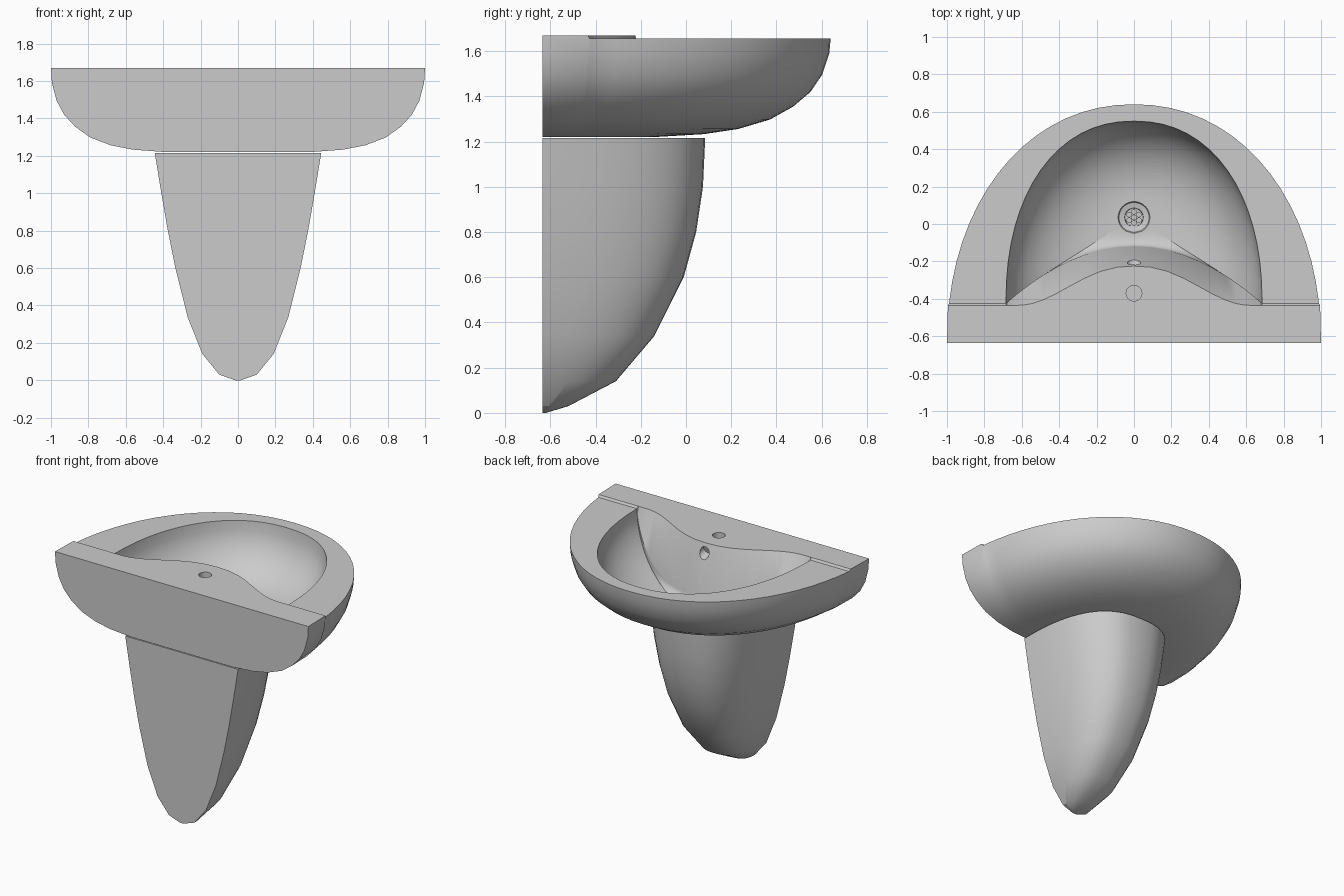
import bpy, bmesh, math
from mathutils import Vector

if "Cube" in bpy.data.objects:
    bpy.data.objects.remove(bpy.data.objects["Cube"])


def finish(bm, name):
    bmesh.ops.recalc_face_normals(bm, faces=bm.faces)
    me = bpy.data.meshes.new(name)
    bm.to_mesh(me)
    bm.free()
    ob = bpy.data.objects.new(name, me)
    bpy.context.collection.objects.link(ob)
    return ob


def activate(ob):
    bpy.ops.object.select_all(action='DESELECT')
    ob.select_set(True)
    bpy.context.view_layer.objects.active = ob


def smooth(ob, deg=30):
    activate(ob)
    bpy.ops.object.shade_smooth_by_angle(angle=math.radians(deg))


def arch(a, y0, b, p, n, t0=0.0):
    """Half superellipse from +x round to -x, opening towards -y."""
    pts = []
    for i in range(n + 1):
        t = t0 + (math.pi - 2 * t0) * i / n
        c, s = math.cos(t), max(0.0, math.sin(t))
        x = math.copysign(abs(c) ** (2 / p), c) * a
        pts.append((x, y0 + b * s ** (2 / p)))
    return pts


def bridge(bm, r0, r1, closed=True):
    n = len(r0)
    for i in range(n if closed else n - 1):
        j = (i + 1) % n
        bm.faces.new((r0[i], r0[j], r1[j], r1[i]))


def ring(bm, pts):
    return [bm.verts.new(p) for p in pts]


BACK, RIM, LEDGE = -0.635, 1.655, 1.67
N, M = 32, 24
DRAIN = Vector((0, 0.035))

# basin: outer shell
bm = bmesh.new()
t0 = math.asin(0.165 ** 1.05)
plan = arch(1.0, BACK, 1.275, 2.1, N, t0)
front = [(x, y, RIM) for x, y in plan]
loop = [(1, BACK, LEDGE), (0.995, -0.435, LEDGE)] + front + [(-0.995, -0.435, LEDGE), (-1, BACK, LEDGE)]
top = ring(bm, loop)
prev = top
for s, z in [(0.995, 1.59), (0.97, 1.495), (0.93, 1.42), (0.87, 1.355), (0.79, 1.298),
             (0.68, 1.256), (0.56, 1.233), (0.4, 1.221)]:
    cur = ring(bm, [(x * s, BACK + (y - BACK) * s, z) for x, y, _ in loop])
    bridge(bm, prev, cur)
    prev = cur
bm.faces.new(prev)

# basin: flat rim
outer = top[2:-2]
inner = ring(bm, [(x, y, RIM) for x, y in arch(0.685, -0.425, 0.975, 2.2, N)])
bridge(bm, outer, inner, False)

# basin: raised ledge with curved front edge, and sloping back wall below it
edge, crease = [], []
for k in range(M + 1):
    a = math.cos(math.pi * k / M)
    x = 0.685 * a
    u = min(1, abs(x) / 0.62) ** 1.15
    edge.append(bm.verts.new((x, -0.435 + 0.105 * (1 + math.cos(math.pi * u)), LEDGE)))
    if 0 < k < M:
        z = RIM - 0.325 * (1 - a * a) ** 0.55
        crease.append(bm.verts.new((x, -0.12 - 0.305 * a * a, z)))
crease = [inner[0]] + crease + [inner[-1]]
bridge(bm, edge, crease, False)
bm.faces.new([top[0], top[1]] + edge + [top[-2], top[-1]])
bm.faces.new((outer[0], inner[0], edge[0], top[1]))
bm.faces.new((outer[-1], inner[-1], edge[-1], top[-2]))

# basin: bowl floor lofted down to the drain
border = inner + crease[-2:0:-1]
ZD = 1.285


def drain_ring(r, z):
    out = []
    for v in border:
        d = (v.co.xy - DRAIN).normalized() * r + DRAIN
        out.append((d.x, d.y, z))
    return out


base = [v.co.copy() for v in border]
target = [Vector(p) for p in drain_ring(0.085, ZD)]
prev = border
for r in (0.985, 0.95, 0.89, 0.81, 0.7, 0.57, 0.42, 0.25, 0.1, 0.0):
    g = 1 - (1 - r ** 2.2) ** 0.5
    pts = []
    for b, t in zip(base, target):
        p = t.lerp(b, r)
        p.z = ZD + (b.z - ZD) * g
        pts.append(p)
    cur = ring(bm, pts)
    bridge(bm, prev, cur)
    prev = cur
for r, z in ((0.08, ZD - 0.008), (0.05, ZD - 0.014), (0.048, ZD - 0.04)):
    cur = ring(bm, drain_ring(r, z))
    bridge(bm, prev, cur)
    prev = cur
bm.faces.new(prev)
basin = finish(bm, "basin")


# tap hole, overflow hole
def cut(ob, loc, rx, radius, depth):
    bpy.ops.mesh.primitive_cylinder_add(vertices=24, radius=radius, depth=depth,
                                        location=loc, rotation=(rx, 0, 0))
    tool = bpy.context.object
    tool.hide_render = True
    activate(ob)
    m = ob.modifiers.new("hole", 'BOOLEAN')
    m.operation, m.solver, m.object = 'DIFFERENCE', 'EXACT', tool
    bpy.ops.object.modifier_apply(modifier=m.name)
    bpy.data.objects.remove(tool)


cut(basin, (0, -0.37, LEDGE), 0, 0.042, 0.16)
cut(basin, (0, -0.205, 1.605), math.radians(73), 0.036, 0.09)
smooth(basin)

# drain grate: disc with seven holes
bpy.ops.mesh.primitive_cylinder_add(vertices=32, radius=0.0485, depth=0.008,
                                    location=(DRAIN.x, DRAIN.y, ZD - 0.02))
grate = bpy.context.object
grate.name = "drain_grate"
for i in range(7):
    r = 0.03 if i else 0
    a = i * math.pi / 3
    cut(grate, (DRAIN.x + r * math.sin(a), DRAIN.y + r * math.cos(a), ZD - 0.02), 0, 0.012, 0.05)
smooth(grate)

# half pedestal tapering to the wall
bm = bmesh.new()
prev = None
for z, w, y in [(0, 0.015, -0.62), (0.03, 0.1, -0.52), (0.14, 0.19, -0.31), (0.34, 0.27, -0.14),
                (0.6, 0.335, -0.01), (0.8, 0.375, 0.045), (1.0, 0.41, 0.075), (1.216, 0.445, 0.085)]:
    cur = ring(bm, [(px, py, z) for px, py in arch(w, BACK, y - BACK, 2.6, 24)])
    if prev:
        bridge(bm, prev, cur)
    else:
        bm.faces.new(cur)
    prev = cur
bm.faces.new(prev)
smooth(finish(bm, "pedestal"))
